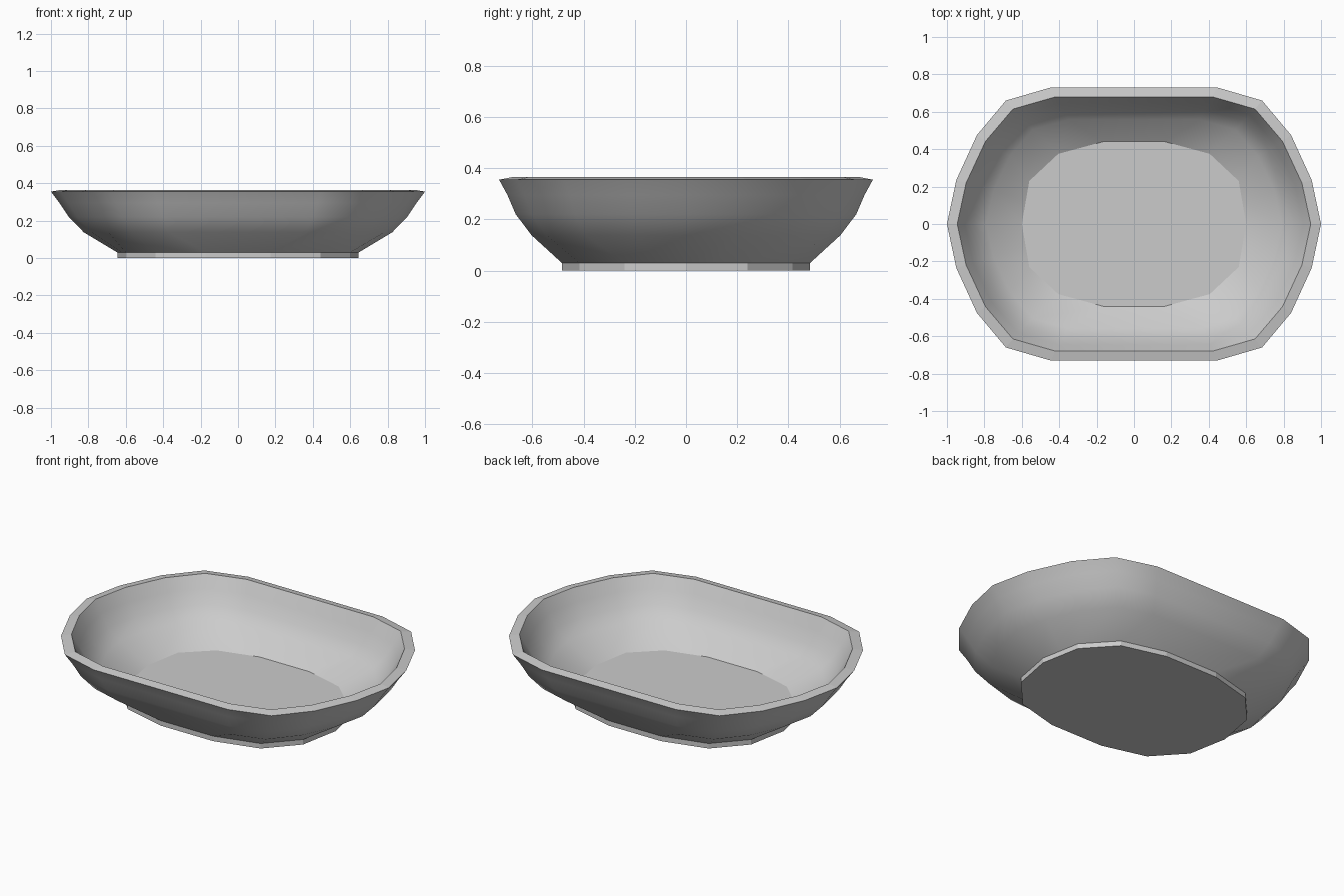
import bpy, bmesh

if "Cube" in bpy.data.objects:
    bpy.data.objects.remove(bpy.data.objects["Cube"])

# Quarter outlines, running from the +x tip towards the +y side
RIM = [(1.0, 0), (0.95, 0.235), (0.84, 0.475), (0.685, 0.66), (0.445, 0.73)]
FLOOR = [(0.6, 0), (0.58, 0.115), (0.56, 0.23), (0.405, 0.375), (0.165, 0.44)]
FOOT = [(0.645, 0), (0.622, 0.12), (0.60, 0.24), (0.44, 0.415), (0.175, 0.485)]


def full_loop(quarter, sx=1.0, sy=1.0):
    """Mirror a quarter outline into a closed 18-point loop."""
    q = [(x * sx, y * sy) for x, y in quarter]
    half = q + [(-x, y) for x, y in reversed(q)]
    return half + [(x, -y) for x, y in reversed(half[1:-1])]


# Rings from the underside, up the outside, over the rim, down to the floor:
# (outline, x scale, y scale, height, sharp edge)
rings = [
    (FOOT, 1, 1, 0.0, True),
    (FOOT, 1, 1, 0.03, True),
    (RIM, 0.825, 0.826, 0.138, False),
    (RIM, 0.905, 0.911, 0.22, False),
    (RIM, 0.955, 0.955, 0.295, False),
    (RIM, 1, 1, 0.355, True),
    (RIM, 0.945, 0.931, 0.365, True),
    (RIM, 0.905, 0.885, 0.295, False),
    (RIM, 0.86, 0.835, 0.22, False),
    (RIM, 0.79, 0.765, 0.155, False),
    (FLOOR, 1, 1, 0.06, True),
]

bm = bmesh.new()
loops = [[bm.verts.new((x, y, z)) for x, y in full_loop(o, sx, sy)]
         for o, sx, sy, z, _ in rings]
n = len(loops[0])

# Walls between successive rings; the foot ring and rim lip stay flat
for k, (a, b) in enumerate(zip(loops, loops[1:])):
    for i in range(n):
        j = (i + 1) % n
        f = bm.faces.new((a[i], a[j], b[j], b[i]))
        f.smooth = k not in (0, 5)

# Underside and inner floor
bm.faces.new(list(reversed(loops[0])))
bm.faces.new(loops[-1])

# Crisp edges around foot, rim and floor
for loop, ring in zip(loops, rings):
    if ring[4]:
        for i in range(n):
            bm.edges.get((loop[i], loop[(i + 1) % n])).smooth = False

bmesh.ops.recalc_face_normals(bm, faces=bm.faces)
mesh = bpy.data.meshes.new("oval_dish")
bm.to_mesh(mesh)
bm.free()
dish = bpy.data.objects.new("oval_dish", mesh)
bpy.context.collection.objects.link(dish)
